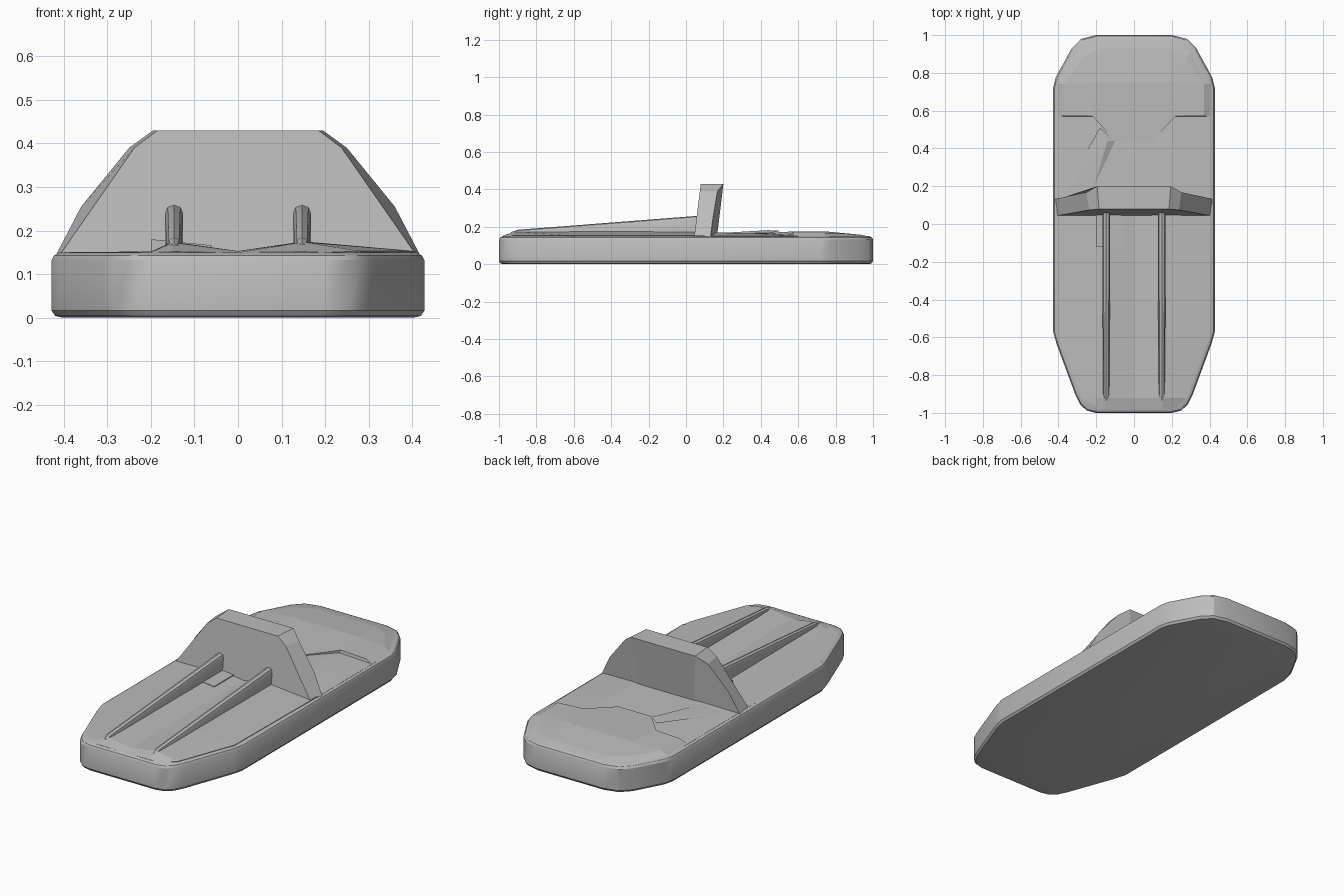
import bpy, bmesh, math

if "Cube" in bpy.data.objects:
    bpy.data.objects.remove(bpy.data.objects["Cube"])

grey = bpy.data.materials.new("plain grey")
grey.diffuse_color = (0.5, 0.5, 0.5, 1)
grey.use_nodes = True
grey.node_tree.nodes["Principled BSDF"].inputs["Base Color"].default_value = grey.diffuse_color


def make(name, verts, faces, smooth=None):
    me = bpy.data.meshes.new(name)
    me.from_pydata(verts, [], faces)
    bm = bmesh.new()
    bm.from_mesh(me)
    bmesh.ops.recalc_face_normals(bm, faces=bm.faces)
    bm.to_mesh(me)
    bm.free()
    me.materials.append(grey)
    ob = bpy.data.objects.new(name, me)
    bpy.context.collection.objects.link(ob)
    if smooth:
        bpy.context.view_layer.objects.active = ob
        ob.select_set(True)
        bpy.ops.object.shade_smooth_by_angle(angle=math.radians(smooth))
        ob.select_set(False)
    return ob


def loft(name, rings, smooth=None):
    """Closed solid through rings with equal point counts."""
    n = len(rings[0])
    verts = [p for r in rings for p in r]
    faces = [list(range(n)), [(len(rings) - 1) * n + i for i in range(n)]]
    for k in range(len(rings) - 1):
        for i in range(n):
            j = (i + 1) % n
            faces.append([k * n + i, k * n + j, (k + 1) * n + j, (k + 1) * n + i])
    return make(name, verts, faces, smooth)


def mirrored(half):
    return half + [(-x, *rest) for x, *rest in reversed(half)]


# hull slab with chamfered ends and softened rims
outline = mirrored([(0.2, -1), (0.25, -0.988), (0.285, -0.955), (0.31, -0.905),
                    (0.41, -0.635), (0.428, -0.57), (0.428, 0.72), (0.415, 0.775),
                    (0.33, 0.93), (0.28, 0.98), (0.2, 1)])


def hull_ring(inset, z):
    return [(x * (1 - inset / 0.43), y * (1 - inset), z) for x, y in outline]


loft("hull", [hull_ring(0.025, 0), hull_ring(0.008, 0.004), hull_ring(0, 0.016),
              hull_ring(0, 0.132), hull_ring(0.006, 0.143), hull_ring(0.02, 0.15)], 30)

# front deck: two low ridges with a shallow valley between them
profile = [(-1, 0.150), (-0.2, 0.152), (-0.15, 0.174), (0, 0.153),
           (0.15, 0.175), (1, 0.153)]
rings = []
for y, w, s in [(-0.98, 0.2, 0.1), (-0.92, 0.28, 0.95), (-0.6, 0.4, 1), (0.1, 0.41, 1)]:
    top = [(math.copysign(w, x) if abs(x) == 1 else x, y, 0.149 + (z - 0.149) * s)
           for x, z in profile]
    rings.append(top + [(w, y, 0.13), (-w, y, 0.13)])
loft("front_deck", rings)

# two long fins rising towards the windscreen
for side, x in (("left", -0.147), ("right", 0.147)):
    def section(y, top, w):
        return [(x - w, y, 0.14), (x - w, y, top - 0.02), (x - w * 0.7, y, top - 0.005),
                (x, y, top), (x + w * 0.7, y, top - 0.005), (x + w, y, top - 0.02),
                (x + w, y, 0.14)]
    loft(side + "_fin", [section(-0.935, 0.172, 0.012), section(-0.9, 0.184, 0.017),
                         section(0.08, 0.26, 0.021)], 40)

# small wedge beside the left fin
loft("cockpit_wedge", [[(-0.2, y, 0.145), (-0.2, y, 0.18), (-0.06, y, 0.166), (-0.06, y, 0.145)]
                       for y in (-0.12, 0.07)])

# windscreen: flat front, slanted sides, slightly bulged back
front = mirrored([(0.412, 0.043, 0.14), (0.238, 0.074, 0.39), (0.185, 0.079, 0.43)])
back = mirrored([(0.42, 0.13, 0.14), (0.36, 0.145, 0.255), (0.25, 0.168, 0.39),
                 (0.195, 0.2, 0.43), (0.165, 0.165, 0.14)])
verts = front + back
f, b = len(front), len(back)
faces = [list(range(f)),
         [6, 7, 8, 9, 10], [15, 14, 13, 12, 11], [10, 9, 12, 11],   # back
         [0, 1, 8, 7, 6], [5, 4, 13, 14, 15],                       # sides
         [1, 2, 9, 8], [4, 3, 12, 13],                              # shoulders
         [2, 3, 12, 9], [0, 6, 10, 11, 15, 5]]                      # top, base
make("windscreen", verts, faces)

# lower middle deck behind the windscreen
loft("middle_deck", [[(-0.41, y, 0.14), (-0.41, y, 0.15), (-0.2, y, z), (0.2, y, z),
                      (0.41, y, 0.15), (0.41, y, 0.14)]
                     for y, z in ((0.1, 0.17), (0.35, 0.166), (0.6, 0.16))])

# raised rear deck with a tongue reaching forward
base = mirrored([(0.09, 0.43), (0.21, 0.565), (0.41, 0.57), (0.41, 0.74),
                 (0.32, 0.92), (0.2, 0.985)])
crown = mirrored([(0.1, 0.44, 0.168), (0.22, 0.572, 0.175), (0.37, 0.573, 0.168),
                  (0.37, 0.74, 0.168), (0.27, 0.88, 0.162), (0.18, 0.93, 0.158)])
mid = mirrored([(0.2, 0.75, 0.175)])
n = len(base)
verts = [(x, y, 0.146) for x, y in base] + crown + mid
faces = [list(range(n))]
faces += [[i, (i + 1) % n, n + (i + 1) % n, n + i] for i in range(n)]
r, l = 2 * n, 2 * n + 1
faces += [[n, n + 1, r, l, n + 10, n + 11], [n + 1, n + 2, n + 3, r],
          [n + 3, n + 4, n + 5, r], [n + 5, n + 6, l, r],
          [n + 6, n + 7, n + 8, l], [n + 8, n + 9, n + 10, l]]
make("rear_deck", verts, faces)

# faceted ridge on the left of the middle deck
make("left_ridge", [(-0.18, 0.51, 0.178), (-0.1, 0.44, 0.166), (-0.22, 0.17, 0.166),
                    (-0.39, 0.14, 0.15), (-0.14, 0.44, 0.182), (-0.2, 0.3, 0.145)],
     [[0, 4, 1], [1, 4, 2], [2, 4, 3], [3, 4, 0], [0, 1, 5], [1, 2, 5], [2, 3, 5], [3, 0, 5]])
